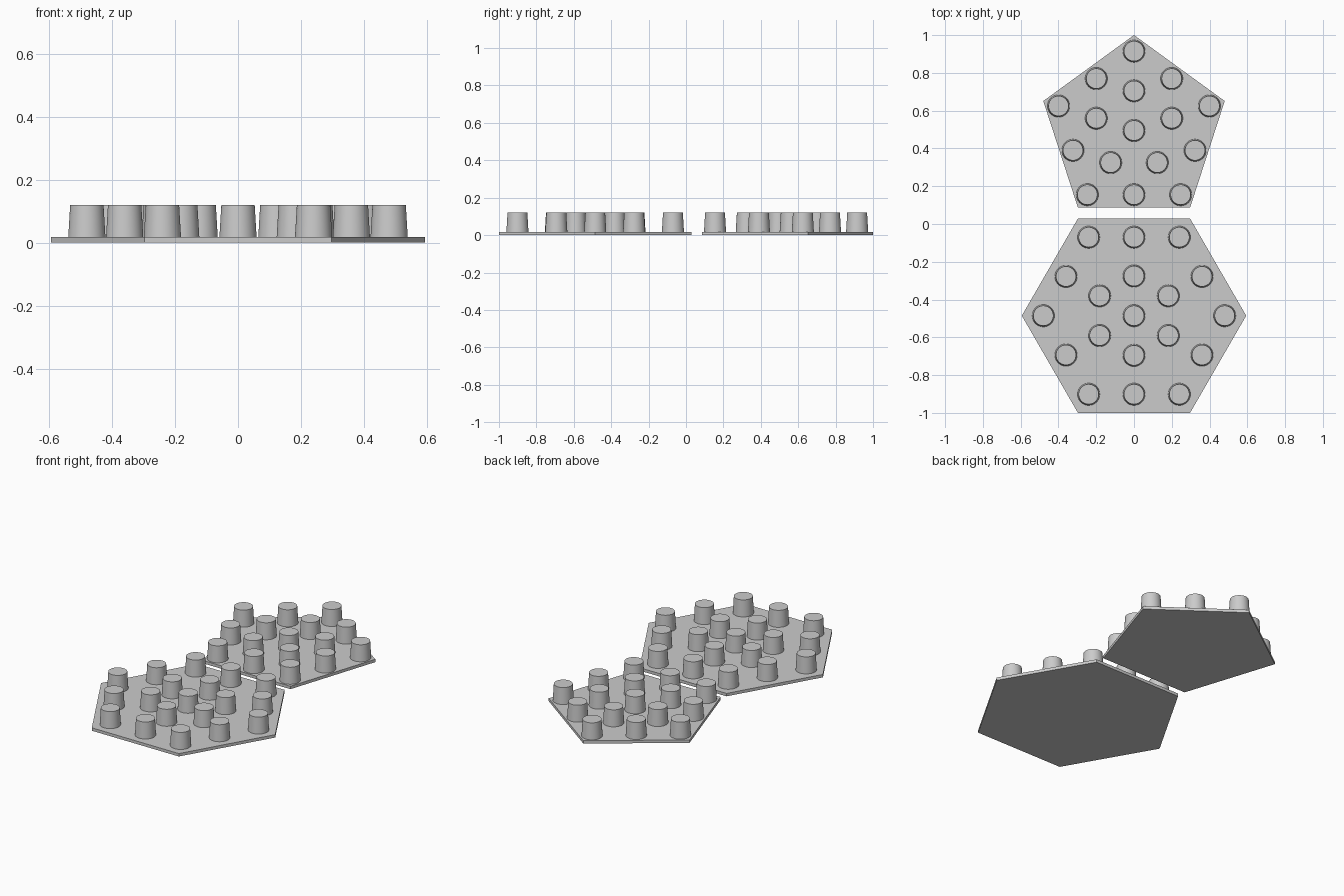
import bpy
import bmesh
from math import cos, sin, pi, radians
from mathutils import Matrix

if "Cube" in bpy.data.objects:
    bpy.data.objects.remove(bpy.data.objects["Cube"], do_unlink=True)

PLATE = 0.018   # plate thickness
TOP = 0.12      # height of the peg tops

grey = bpy.data.materials.new("light grey")
grey.use_nodes = True
grey.diffuse_color = (0.6, 0.6, 0.6, 1)
grey.node_tree.nodes["Principled BSDF"].inputs["Base Color"].default_value = (0.6, 0.6, 0.6, 1)


def finish(name, bm, y):
    """Turn a bmesh into a named grey object at the given y."""
    mesh = bpy.data.meshes.new(name)
    bm.to_mesh(mesh)
    bm.free()
    mesh.materials.append(grey)
    obj = bpy.data.objects.new(name, mesh)
    obj.location.y = y
    bpy.context.collection.objects.link(obj)
    return obj


def ring(count, radius, start):
    """Points evenly spaced on a circle."""
    angles = [start + 2 * pi * i / count for i in range(count)]
    return [(radius * cos(a), radius * sin(a)) for a in angles]


def pegboard(name, sides, radius, peg_radius, start, inner_start, y):
    # flat polygonal plate
    bm = bmesh.new()
    base = bm.faces.new([bm.verts.new((px, py, 0)) for px, py in ring(sides, radius, start)])
    top = bmesh.ops.extrude_face_region(bm, geom=[base])["geom"]
    bmesh.ops.translate(bm, vec=(0, 0, PLATE),
                        verts=[v for v in top if isinstance(v, bmesh.types.BMVert)])
    bmesh.ops.recalc_face_normals(bm, faces=bm.faces)
    finish(name + "_plate", bm, y)

    # pegs at the corners, edge midpoints, inner ring and centre
    half = pi / sides
    spots = ring(sides, peg_radius, start)
    spots += ring(sides, peg_radius * cos(half), start + half)
    spots += ring(sides, 0.21, inner_start) + [(0, 0)]
    bm = bmesh.new()
    for px, py in spots:
        bmesh.ops.create_cone(bm, cap_ends=True, segments=48, radius1=0.059, radius2=0.053,
                              depth=TOP - PLATE,
                              matrix=Matrix.Translation((px, py, (TOP + PLATE) / 2)))
    pegs = finish(name + "_pegs", bm, y)

    # smooth peg walls with sharp rims
    bpy.ops.object.select_all(action="DESELECT")
    pegs.select_set(True)
    bpy.context.view_layer.objects.active = pegs
    bpy.ops.object.shade_smooth_by_angle(angle=radians(30))


pegboard("pentagon", 5, 0.505, 0.42, pi / 2, pi / 2, 0.495)
pegboard("hexagon", 6, 0.594, 0.48, 0, pi / 2, -0.4855)
